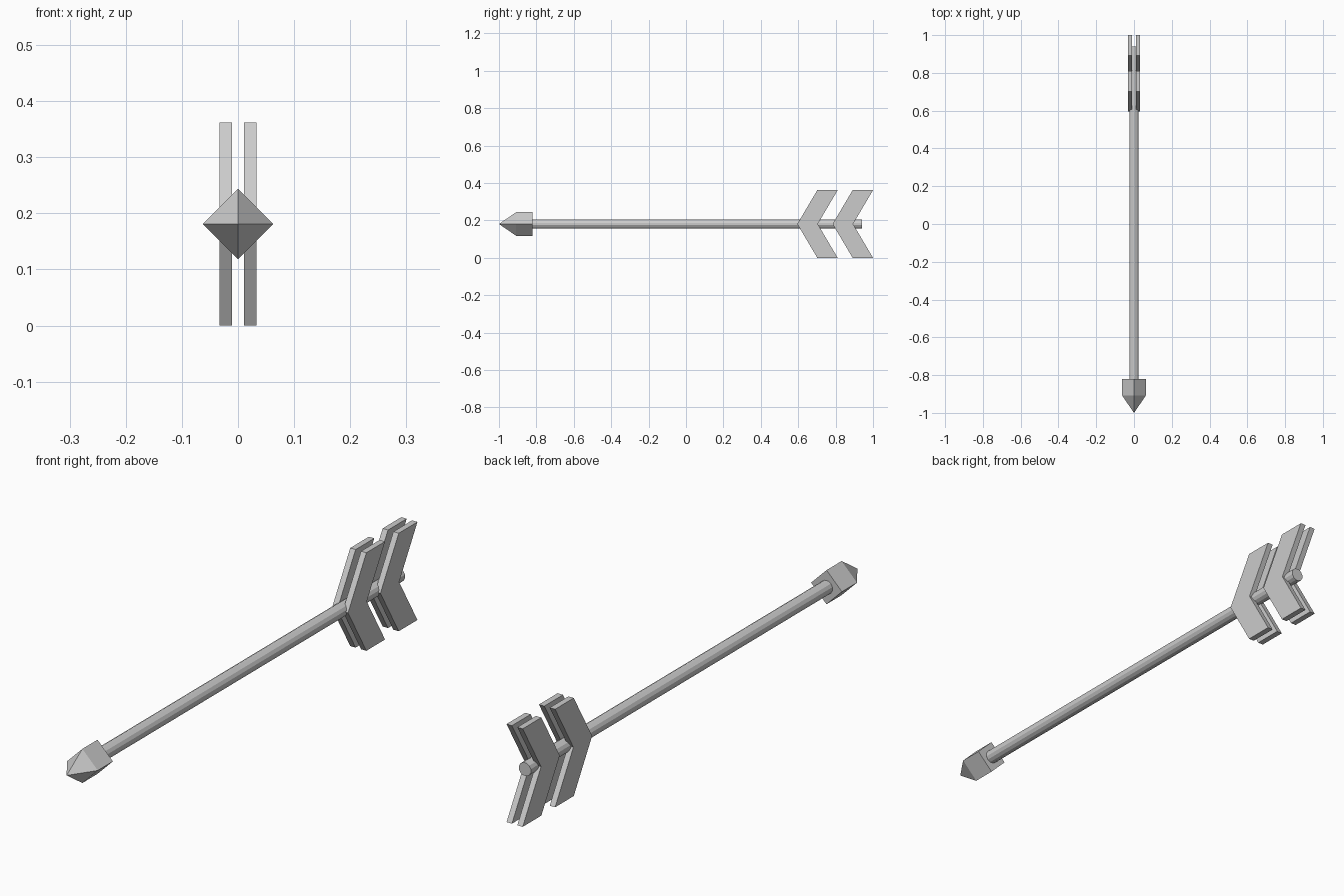
import bpy, bmesh, math

if "Cube" in bpy.data.objects:
    bpy.data.objects.remove(bpy.data.objects["Cube"])

ZC = 0.181  # height of the arrow's axis


def make_object(name, bm):
    bmesh.ops.recalc_face_normals(bm, faces=bm.faces)
    mesh = bpy.data.meshes.new(name)
    bm.to_mesh(mesh)
    bm.free()
    obj = bpy.data.objects.new(name, mesh)
    bpy.context.collection.objects.link(obj)
    return obj


def ring(bm, y, radius, sides, phase=0.0):
    return [bm.verts.new((radius * math.cos(phase + math.tau * i / sides), y,
                          ZC + radius * math.sin(phase + math.tau * i / sides)))
            for i in range(sides)]


def bridge(bm, a, b):
    n = len(a)
    for i in range(n):
        bm.faces.new((a[i], a[(i + 1) % n], b[(i + 1) % n], b[i]))


# Shaft: faceted rod along y
bm = bmesh.new()
front = ring(bm, -0.83, 0.025, 12, math.pi / 12)
back = ring(bm, 0.94, 0.025, 12, math.pi / 12)
bridge(bm, front, back)
bm.faces.new(front)
bm.faces.new(back)
make_object("shaft", bm)

# Arrowhead: diamond block with a pyramid point
bm = bmesh.new()
base = ring(bm, -0.82, 0.063, 4)
shoulder = ring(bm, -0.908, 0.063, 4)
tip = bm.verts.new((0, -1.0, ZC))
bridge(bm, base, shoulder)
bm.faces.new(base)
for i in range(4):
    bm.faces.new((shoulder[i], shoulder[(i + 1) % 4], tip))
make_object("arrowhead", bm)


# Fletching: two chevrons, each a pair of plates either side of the axis
def chevron_plate(name, y, x0, thickness):
    sweep, width = 0.107, 0.109
    profile = [(y, ZC), (y + sweep, 2 * ZC), (y + sweep + width, 2 * ZC),
               (y + width, ZC), (y + sweep + width, 0), (y + sweep, 0)]
    bm = bmesh.new()
    near = [bm.verts.new((x0, py, pz)) for py, pz in profile]
    far = [bm.verts.new((x0 + thickness, py, pz)) for py, pz in profile]
    bridge(bm, near, far)
    bm.faces.new(near)
    bm.faces.new(far)
    make_object(name, bm)


for row, y in (("front", 0.595), ("rear", 0.784)):
    for side, x0 in (("left", -0.033), ("right", 0.011)):
        chevron_plate(f"{row}_fletching_{side}", y, x0, 0.022)
